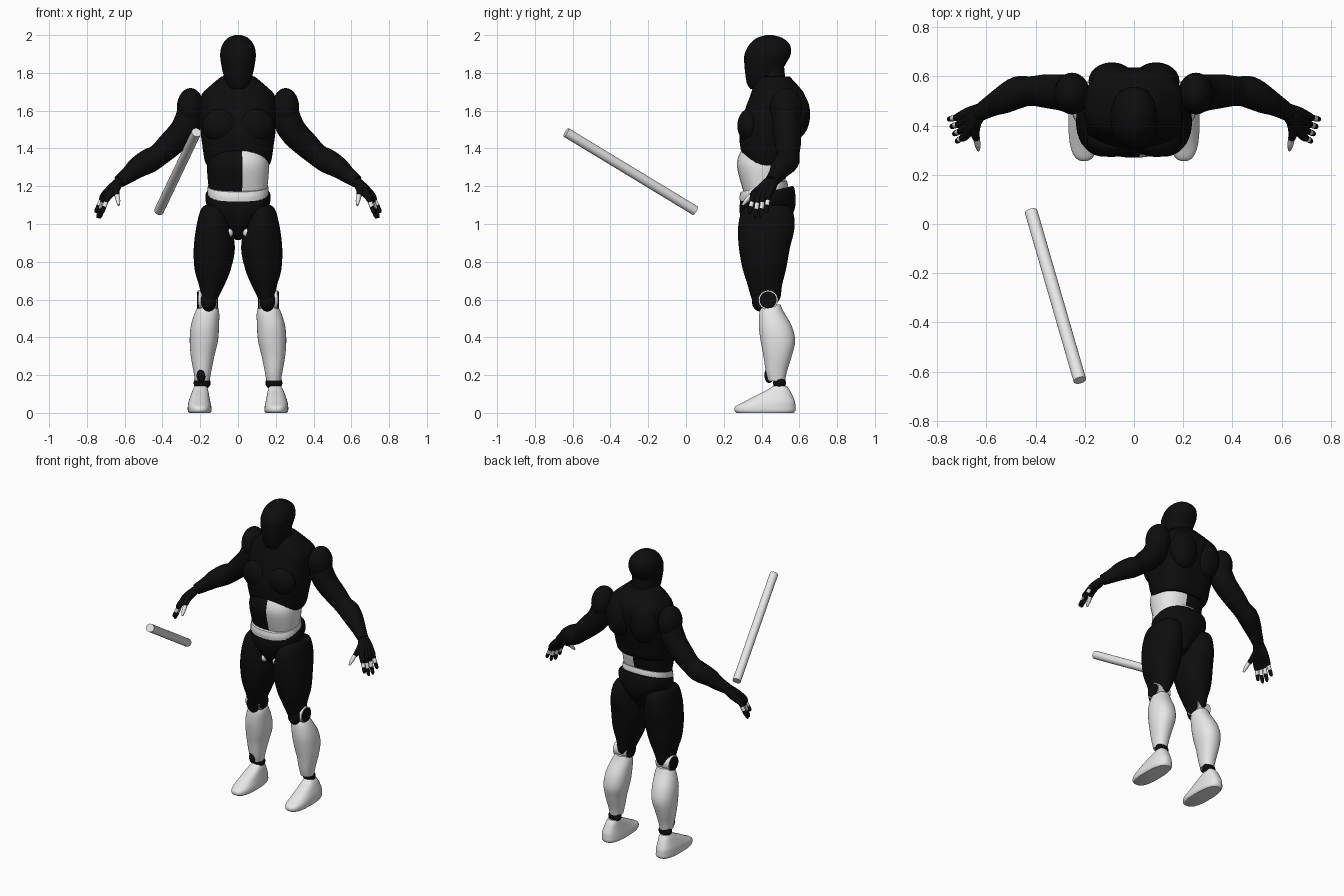
import bpy, bmesh, math
from mathutils import Vector

cube = bpy.data.objects.get("Cube")
if cube:
    bpy.data.objects.remove(cube, do_unlink=True)


def make_material(name, value):
    mat = bpy.data.materials.new(name)
    mat.use_nodes = True
    color = (value, value, value, 1)
    mat.diffuse_color = color
    mat.node_tree.nodes["Principled BSDF"].inputs["Base Color"].default_value = color
    return mat


BLACK = make_material("matte black", .004)
WHITE = make_material("plain white", .8)


def finish(name, bm, mat):
    bmesh.ops.recalc_face_normals(bm, faces=bm.faces)
    me = bpy.data.meshes.new(name)
    bm.to_mesh(me)
    bm.free()
    me.materials.append(mat)
    me.shade_smooth()
    me.set_sharp_from_angle(angle=math.radians(40))
    obj = bpy.data.objects.new(name, me)
    bpy.context.collection.objects.link(obj)
    return obj


def smooth_rows(rows, steps=4):
    """Catmull-Rom interpolation of rows of numbers."""
    out = []
    for i in range(len(rows) - 1):
        a, b, c, d = (rows[max(0, min(len(rows) - 1, i + k))] for k in (-1, 0, 1, 2))
        for s in range(steps):
            t = s / steps
            out.append([q + t / 2 * (r - p + t * (2 * p - 5 * q + 4 * r - w + t * (3 * (q - r) + w - p)))
                        for p, q, r, w in zip(a, b, c, d)])
    return out + [list(rows[-1])]


def skin(name, rings, mat):
    """Joins rings of points into a closed surface."""
    bm = bmesh.new()
    loops = [[bm.verts.new(p) for p in ring] for ring in rings]
    n = len(loops[0])
    for a, b in zip(loops, loops[1:]):
        for i in range(n):
            j = (i + 1) % n
            bm.faces.new((a[i], a[j], b[j], b[i]))
    bm.faces.new(loops[0])
    bm.faces.new(loops[-1])
    return finish(name, bm, mat)


def loft(name, rows, mat, side=1, power=2, tilt=0, n=32):
    """Upright part from sections (z, x low, x high, y front, y back)."""
    rings = []
    for z, x0, x1, y0, y1 in smooth_rows(rows):
        ring = []
        for i in range(n):
            a = math.tau * (i + .5) / n
            u, v = (math.copysign(abs(f(a)) ** (2 / power), f(a)) for f in (math.cos, math.sin))
            y = (y0 + y1 + v * (y1 - y0)) / 2
            ring.append((side * (x0 + x1 + u * (x1 - x0)) / 2, y, z + tilt * (y - .43)))
        rings.append(ring)
    return skin(name, rings, mat)


def centred(rows):
    return [(z, -w, w, y0, y1) for z, w, y0, y1 in rows]


def tube(name, rows, mat, side=1, n=20, steps=4):
    """Round part along a path of (x, y, z, radius)."""
    rows = smooth_rows(rows, steps)
    pts = [Vector((side * r[0], r[1], r[2])) for r in rows]
    rings = []
    for i, p in enumerate(pts):
        tangent = pts[min(i + 1, len(pts) - 1)] - pts[max(i - 1, 0)]
        q = tangent.to_track_quat('Z', 'Y')
        r = rows[i][3]
        rings.append([p + q @ Vector((r * math.cos(a), r * math.sin(a), 0))
                      for a in (math.tau * k / n for k in range(n))])
    return skin(name, rings, mat)


def ball(name, centre, radii, mat, side=1):
    bm = bmesh.new()
    bmesh.ops.create_uvsphere(bm, u_segments=24, v_segments=14, radius=1)
    for v in bm.verts:
        v.co = Vector([c + r * k for c, r, k in zip(centre, radii, v.co)])
        v.co.x *= side
    return finish(name, bm, mat)


# Head and neck
loft("head", centred([
    (1.715, .04, .34, .4), (1.745, .062, .322, .45), (1.8, .08, .313, .5),
    (1.85, .09, .308, .53), (1.9, .095, .31, .555), (1.95, .083, .335, .55),
    (1.985, .054, .375, .51), (2, .015, .425, .46)]), BLACK, power=2.2)
loft("neck", centred([(1.66, .1, .36, .56), (1.75, .082, .375, .53), (1.83, .075, .4, .52)]), BLACK)

# Torso
loft("chest", centred([
    (1.31, .165, .325, .55), (1.34, .178, .305, .57), (1.42, .19, .285, .59),
    (1.5, .2, .285, .61), (1.6, .2, .31, .635), (1.68, .195, .34, .63),
    (1.725, .155, .355, .6), (1.78, .09, .385, .55)]), BLACK, power=2.7)
abdomen = loft("abdomen", centred([
    (1.15, .15, .31, .52), (1.2, .157, .295, .52), (1.3, .165, .27, .54),
    (1.36, .155, .278, .54), (1.42, .12, .31, .5)]), BLACK, power=2.4)
abdomen.data.materials.append(WHITE)
for face in abdomen.data.polygons:
    face.material_index = int(face.center.x > .001)
loft("waist_band", centred([(1.155, .162, .285, .54), (1.18, .162, .283, .54), (1.205, .16, .288, .535)]),
     WHITE, power=2.3, tilt=.25)
loft("pelvis", centred([
    (.93, .025, .37, .5), (.98, .06, .33, .54), (1.04, .115, .3, .575),
    (1.1, .165, .283, .58), (1.15, .172, .285, .575), (1.168, .165, .29, .565)]),
     BLACK, power=2.3, tilt=.25)

for side, label in ((1, "left_"), (-1, "right_")):
    # Chest and back muscles
    ball(label + "pectoral", (.092, .335, 1.52), (.1, .063, .09), BLACK, side)
    ball(label + "shoulder_blade", (.09, .58, 1.58), (.095, .077, .13), BLACK, side)

    # Arm
    ball(label + "deltoid", (.252, .53, 1.615), (.072, .085, .105), BLACK, side)
    tube(label + "arm", [
        (.245, .53, 1.63, .065), (.265, .53, 1.54, .075), (.3, .535, 1.48, .073),
        (.36, .54, 1.42, .068), (.42, .54, 1.365, .06), (.47, .535, 1.335, .065),
        (.53, .505, 1.3, .057), (.58, .48, 1.26, .044), (.63, .45, 1.225, .034)], BLACK, side)

    # Hand with jointed fingers
    wrist = Vector((.63, .45, 1.225))
    for i, finger in enumerate(("index", "middle", "ring", "little")):
        t = i / 3
        start = wrist + Vector((0, .03 * (t - .5), 0))
        knuckle = Vector((.69, .355, 1.14)).lerp(Vector((.712, .435, 1.15)), t)
        tip = Vector((.722, .335, 1.055)).lerp(Vector((.755, .425, 1.06)), t)
        tip.z -= .03 * t * (1 - t) * 4
        name = label + finger
        mid, end = knuckle.lerp(tip, .3), knuckle.lerp(tip, .58)
        tube(name + "_palm", [(*start, .024), (*start.lerp(knuckle, .5), .025), (*knuckle, .018),
                              (*mid, .012)], BLACK, side, 12)
        tube(name + "_joint", [(*mid, .0125), (*end, .012)], WHITE, side, 12)
        tube(name + "_tip", [(*end, .012), (*end.lerp(tip, .7), .011), (*tip, .005)], BLACK, side, 12)
    tube(label + "thumb", [(.635, .44, 1.21, .022), (.648, .385, 1.18, .022), (.64, .345, 1.15, .014)],
         BLACK, side, 12)
    tube(label + "thumb_tip", [(.64, .345, 1.15, .013), (.635, .32, 1.125, .012), (.632, .3, 1.1, .006)],
         WHITE, side, 12)

    # Leg
    ball(label + "hip_joint", (.045, .345, .955), (.02, .022, .025), WHITE, side)
    loft(label + "thigh", [
        (1.1, .09, .175, .34, .52), (1.07, .05, .2, .295, .565), (.98, .032, .222, .275, .575),
        (.87, .016, .235, .28, .55), (.76, .038, .23, .3, .53), (.68, .07, .208, .325, .51),
        (.61, .105, .19, .345, .5), (.58, .115, .18, .36, .48)], BLACK, side, 2.2)
    ball(label + "kneecap", (.155, .39, .595), (.042, .042, .058), BLACK, side)
    tube(label + "knee_ring", [(.112, .435, .598, .052), (.21, .435, .598, .052)], WHITE, side, 24, 1)
    tube(label + "knee_hub", [(.106, .435, .598, .045), (.216, .435, .598, .045)], BLACK, side, 24, 1)
    loft(label + "calf", [
        (.575, .115, .2, .41, .5), (.54, .1, .225, .39, .515), (.46, .1, .25, .385, .56),
        (.38, .106, .256, .395, .578), (.3, .125, .25, .41, .56), (.22, .141, .236, .422, .535),
        (.17, .15, .228, .435, .525)], WHITE, side, 2.2)

    # Ankle and foot
    ball(label + "ankle", (.19, .495, .158), (.045, .034, .036), BLACK, side)
    loft(label + "foot", [
        (0, .147, .26, .268, .57), (.012, .14, .266, .256, .58), (.035, .141, .266, .262, .58),
        (.06, .146, .262, .31, .577), (.09, .152, .252, .365, .565), (.12, .158, .24, .425, .55),
        (.142, .165, .228, .46, .535)], WHITE, side, 2.6)

# Dark insert on one shin
ball("right_shin_insert", (-.195, .44, .2), (.024, .025, .042), BLACK)

# Floating staff
tube("staff", [(-.22, -.635, 1.485, .026), (-.418, .05, 1.07, .026)], WHITE, n=32, steps=1)
